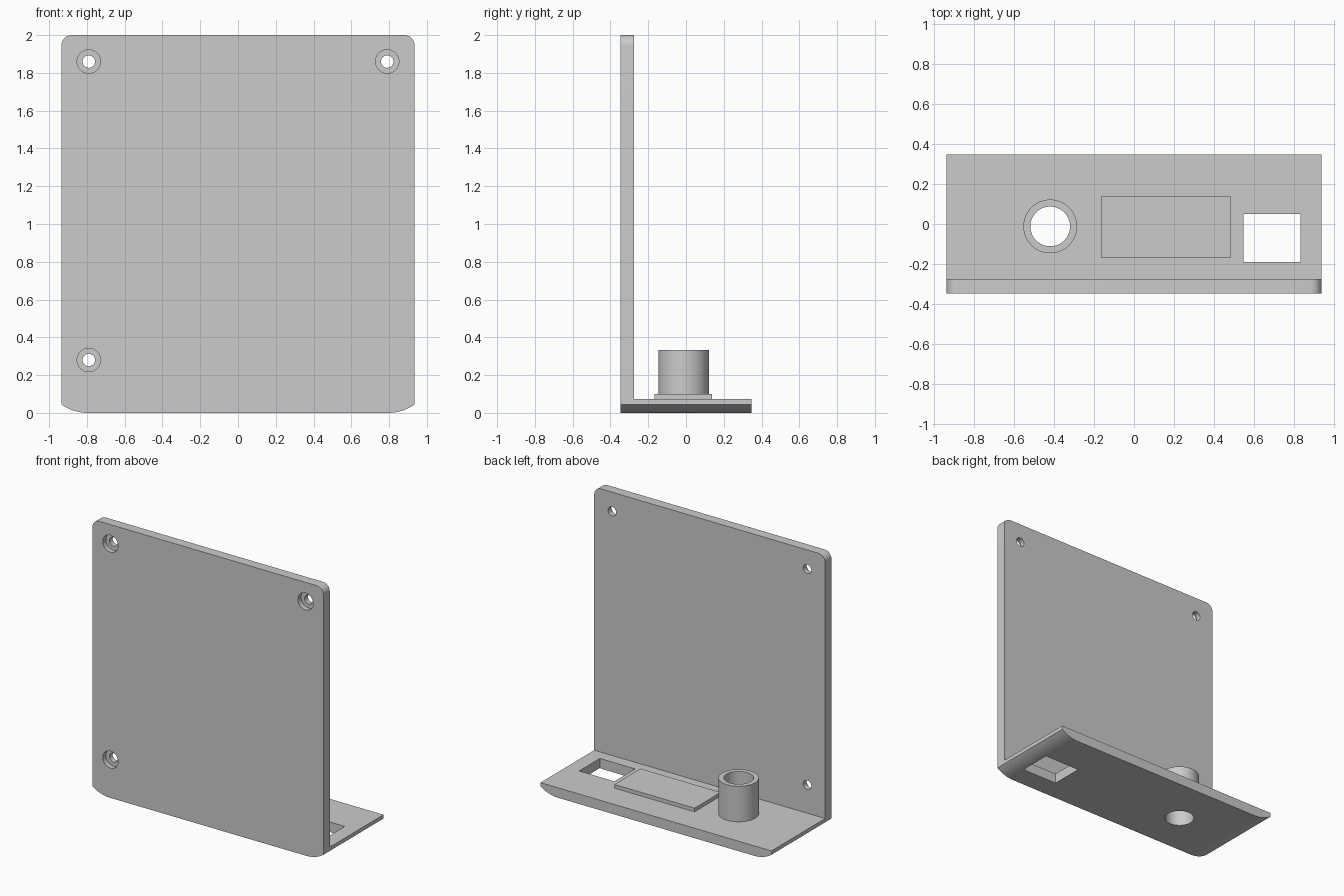
import bpy, bmesh, math
from mathutils import Matrix, Vector

cube = bpy.data.objects.get("Cube")
if cube:
    bpy.data.objects.remove(cube, do_unlink=True)

W, D, H, T = 0.935, 0.347, 2.0, 0.073   # half width, half depth, height, wall
BACK = -D + T                           # rear face of the upright panel

grey = bpy.data.materials.new("plain grey")
grey.use_nodes = True
grey.diffuse_color = (0.6, 0.6, 0.6, 1)
grey.node_tree.nodes["Principled BSDF"].inputs["Base Color"].default_value = (0.6, 0.6, 0.6, 1)


def make(name, bm):
    bmesh.ops.recalc_face_normals(bm, faces=bm.faces)
    mesh = bpy.data.meshes.new(name)
    bm.to_mesh(mesh)
    bm.free()
    mesh.materials.append(grey)
    ob = bpy.data.objects.new(name, mesh)
    bpy.context.collection.objects.link(ob)
    return ob


def box(name, lo, hi):
    bm = bmesh.new()
    lo, hi = Vector(lo), Vector(hi)
    bmesh.ops.create_cube(bm, size=1, matrix=Matrix.Translation((lo + hi) / 2)
                          @ Matrix.Diagonal((*(hi - lo), 1)))
    return make(name, bm)


def cylinder(name, r, start, end):
    bm = bmesh.new()
    a, b = Vector(start), Vector(end)
    rot = (b - a).to_track_quat('Z', 'Y').to_matrix().to_4x4()
    bmesh.ops.create_cone(bm, cap_ends=True, segments=48, radius1=r, radius2=r,
                          depth=(b - a).length,
                          matrix=Matrix.Translation((a + b) / 2) @ rot)
    return make(name, bm)


def cut(ob, cutter):
    mod = ob.modifiers.new("cut", 'BOOLEAN')
    mod.operation, mod.solver, mod.object = 'DIFFERENCE', 'EXACT', cutter
    bpy.context.view_layer.objects.active = ob
    bpy.ops.object.modifier_apply(modifier=mod.name)


def arc(cx, cz, r, a0, a1, n=10):
    return [(cx + r * math.cos(math.radians(a0 + (a1 - a0) * i / n)),
             cz + r * math.sin(math.radians(a0 + (a1 - a0) * i / n)))
            for i in range(n + 1)]


# Bracket: rounded silhouette extruded front to back, then hollowed to an L
sweep, rise, corner = 0.14, 0.045, 0.055
R = (sweep ** 2 + rise ** 2) / (2 * rise)
end_angle = -90 + math.degrees(math.asin(sweep / R))
half = arc(W - sweep, R, R, -90, end_angle) + arc(W - corner, H - corner, corner, 0, 90)
outline = half + [(-x, z) for x, z in reversed(half)]
bm = bmesh.new()
face = bm.faces.new([bm.verts.new((x, -D, z)) for x, z in outline])
ext = bmesh.ops.extrude_face_region(bm, geom=[face])
bmesh.ops.translate(bm, vec=(0, 2 * D, 0),
                    verts=[v for v in ext["geom"] if isinstance(v, bmesh.types.BMVert)])
bracket = make("bracket", bm)

cutters = [box("space_cutter", (-1.2, BACK, T), (1.2, 1, 2.5)),
           box("window_cutter", (0.545, -0.19, -0.2), (0.83, 0.05, 0.2))]

# Counterbored screw holes in the upright panel
for x, z in ((-0.79, 1.86), (0.79, 1.86), (-0.79, 0.28)):
    cutters.append(cylinder("screw_cutter", 0.033, (x, -0.5, z), (x, 0, z)))
    cutters.append(cylinder("head_cutter", 0.062, (x, -0.5, z), (x, -D + T / 2, z)))

# Tube with a bore that runs through the base
tx, ty = -0.418, -0.012
tube = cylinder("tube", 0.134, (tx, ty, T - 0.01), (tx, ty, 0.333))
bore = cylinder("bore_cutter", 0.099, (tx, ty, -0.3), (tx, ty, 0.6))
cutters.append(bore)
cut(tube, bore)
for c in cutters:
    cut(bracket, c)
for c in cutters:
    bpy.data.objects.remove(c, do_unlink=True)

# Raised rectangular pad on the base
pad = box("raised_pad", (-0.165, -0.166, T - 0.01), (0.485, 0.137, 0.1))

# Smooth curved walls, sharp edges kept
for ob in (bracket, tube):
    bpy.ops.object.select_all(action='DESELECT')
    ob.select_set(True)
    bpy.context.view_layer.objects.active = ob
    bpy.ops.object.shade_smooth_by_angle(angle=math.radians(30))
